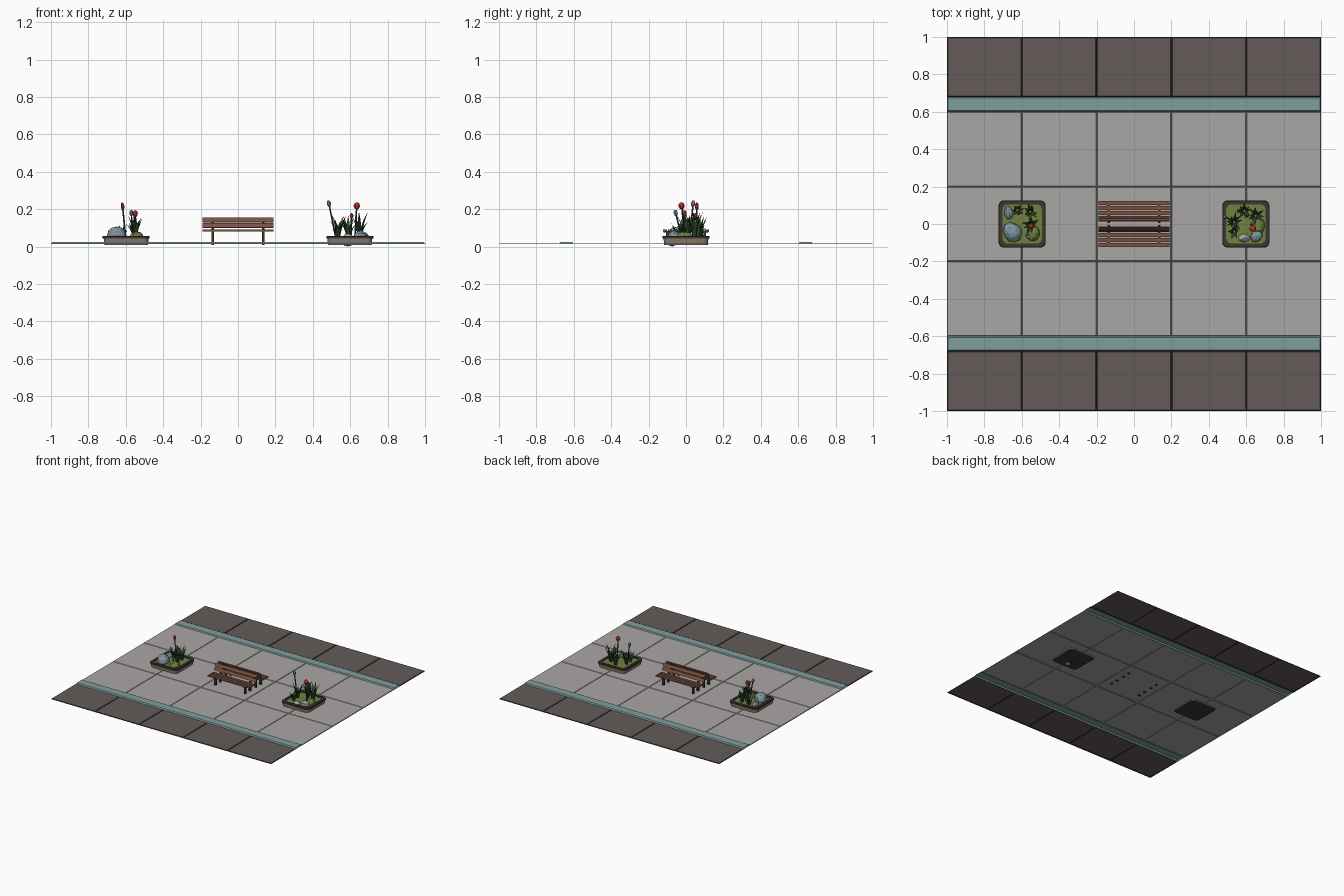
import bpy, bmesh, math, random
from mathutils import Vector, Matrix

if "Cube" in bpy.data.objects:
    bpy.data.objects.remove(bpy.data.objects["Cube"])
random.seed(4)

COLS = {
    "light_stone": (0.40, 0.385, 0.375), "dark_paver": (0.125, 0.104, 0.10),
    "teal_kerb": (0.22, 0.34, 0.34), "wood": (0.20, 0.085, 0.055),
    "planter_tan": (0.25, 0.19, 0.15), "charcoal": (0.045, 0.038, 0.032),
    "moss": (0.16, 0.22, 0.05), "leaf_green": (0.028, 0.07, 0.03),
    "petal_red": (0.52, 0.035, 0.03), "blue_rock": (0.22, 0.31, 0.36)}
MATS = {}
for n, c in COLS.items():
    MATS[n] = bpy.data.materials.new(n)
    MATS[n].diffuse_color = (*c, 1)


def finish(bm, name, *mats, recalc=True):
    if recalc:
        bmesh.ops.recalc_face_normals(bm, faces=bm.faces)
    me = bpy.data.meshes.new(name)
    bm.to_mesh(me)
    bm.free()
    for m in mats:
        me.materials.append(MATS[m])
    ob = bpy.data.objects.new(name, me)
    bpy.context.collection.objects.link(ob)
    return ob


# Paving: one sheet per row, each slab inset and raised above the joints
def paving(name, ys, mats, gap, depth, cols=5, z=0.013):
    bm = bmesh.new()
    xs = [-1 + 2 * i / cols for i in range(cols + 1)]
    v = [[bm.verts.new((x, y, z)) for x in xs] for y in ys]
    for j in range(len(ys) - 1):
        for i in range(cols):
            bm.faces.new((v[j][i], v[j][i+1], v[j+1][i+1], v[j+1][i]))
    bm.normal_update()
    r = bmesh.ops.inset_individual(bm, faces=bm.faces[:], thickness=gap, depth=depth)
    for f in r["faces"]:
        f.material_index = len(mats) - 1
    finish(bm, name, *mats, recalc=False)


paving("centre_paving", [-0.6, -0.2, 0.2, 0.6], ["light_stone"], 0.005, 0.005)
for s, n in ((-1, "front"), (1, "back")):
    paving(n + "_dark_paving", sorted((s * 0.68, s)), ["dark_paver", "charcoal"], 0.007, 0.005)
    paving(n + "_kerb", sorted((s * 0.6, s * 0.68)), ["teal_kerb"], 0.009, 0.011, cols=1)


# Bench made of boxes; half a bench is repeated turned by 180 degrees
def box(bm, c, size, tilt=0):
    m = Matrix.Translation(c) @ Matrix.Rotation(tilt, 4, 'X') @ Matrix.Diagonal((*size, 1))
    bmesh.ops.create_cube(bm, size=1, matrix=m)


def bench_half(name, turn):
    slats, frame = bmesh.new(), bmesh.new()
    for y in (-0.112, -0.085, -0.058):
        box(slats, (0, y, 0.086), (0.38, 0.022, 0.009))
    tilt = -0.4
    for y, z in ((-0.033, 0.113), (-0.021, 0.142)):
        box(slats, (0, y, z), (0.38, 0.008, 0.026), tilt)
    for x in (-0.135, 0.135):
        box(frame, (x, -0.1, 0.045), (0.016, 0.012, 0.074))
        box(frame, (x, -0.038, 0.045), (0.016, 0.012, 0.074))
        box(frame, (x, -0.07, 0.079), (0.016, 0.1, 0.008))
        box(frame, (x, -0.023, 0.114), (0.016, 0.008, 0.076), tilt)
    for bm, part, mat in ((slats, "slats", "wood"), (frame, "frame", "charcoal")):
        bmesh.ops.rotate(bm, verts=bm.verts, matrix=Matrix.Rotation(turn, 3, 'Z'))
        finish(bm, f"{name}_bench_{part}", mat)


bench_half("front", 0)
bench_half("back", math.pi)


# Planter: rounded square rings lofted from the base to the soil
def planter(name, cx):
    bm = bmesh.new()
    prof = [(0.117, 0.009), (0.12, 0.044), (0.126, 0.044), (0.126, 0.055),
            (0.123, 0.058), (0.105, 0.058), (0.105, 0.05)]
    rings = []
    for h, z in prof:
        r, ring = 0.028, []
        for k, (sx, sy) in enumerate(((1, 1), (-1, 1), (-1, -1), (1, -1))):
            for i in range(5):
                a = (k + i / 4) * math.pi / 2
                ring.append(bm.verts.new((cx + sx * (h - r) + r * math.cos(a),
                                          sy * (h - r) + r * math.sin(a), z)))
        rings.append(ring)
    n = len(rings[0])
    for j in range(len(rings) - 1):
        for i in range(n):
            f = bm.faces.new((rings[j][i], rings[j][(i+1) % n], rings[j+1][(i+1) % n], rings[j+1][i]))
            f.material_index = 0 if j == 0 else 1
    bm.faces.new(rings[0]).material_index = 1
    bm.faces.new(rings[-1]).material_index = 2
    finish(bm, name, "planter_tan", "charcoal", "moss")


# Faceted boulder
def rock(name, c, size, mat, turn=0.0):
    bm = bmesh.new()
    bmesh.ops.create_icosphere(bm, subdivisions=2, radius=1)
    for v in bm.verts:
        v.co *= random.uniform(0.9, 1.03)
    bmesh.ops.transform(bm, verts=bm.verts, matrix=Matrix.Translation(c)
                        @ Matrix.Rotation(turn, 4, 'Z') @ Matrix.Diagonal((*size, 1)))
    finish(bm, name, mat)


# Tuft of bent, pointed blades
def tuft(name, cx, cy, count, height, spread):
    bm = bmesh.new()
    for k in range(count):
        a = 2 * math.pi * k / count + random.uniform(-0.3, 0.3)
        d, s = Vector((math.cos(a), math.sin(a), 0)), Vector((-math.sin(a), math.cos(a), 0))
        h, out = height * random.uniform(0.55, 1), spread * random.uniform(0.5, 1)
        rings = []
        for t, w in ((0, 0.006), (0.35, 0.010), (0.7, 0.007)):
            p = Vector((cx, cy, 0.045)) + d * (0.006 + out * t * t) + Vector((0, 0, h * t))
            rings.append([bm.verts.new(q) for q in (p - s * w, p + s * w, p + d * w * 0.6)])
        tip = bm.verts.new(Vector((cx, cy, 0.045 + h)) + d * (0.006 + out))
        for i in range(3):
            j = (i + 1) % 3
            for lo, hi in zip(rings, rings[1:]):
                bm.faces.new((lo[i], lo[j], hi[j], hi[i]))
            bm.faces.new((rings[-1][i], rings[-1][j], tip))
        bm.faces.new(rings[0])
    finish(bm, name, "leaf_green")


# Flower: thin leaning stem with an egg-shaped bud
def flower(name, base, top, size, mat):
    b, t = Vector(base), Vector(top)
    axis = t - b
    rot = axis.to_track_quat('Z', 'Y').to_matrix().to_4x4()
    bm = bmesh.new()
    bmesh.ops.create_cone(bm, segments=6, radius1=0.005, radius2=0.004, depth=axis.length,
                          cap_ends=True, matrix=Matrix.Translation((b + t) / 2) @ rot)
    old = set(bm.faces)
    bmesh.ops.create_uvsphere(bm, u_segments=8, v_segments=6, radius=1,
                              matrix=Matrix.Translation(t) @ rot @ Matrix.Diagonal((size[0], size[0], size[1], 1)))
    for f in bm.faces:
        f.material_index = 0 if f in old else 1
    finish(bm, name, "leaf_green", mat)


# Left planter
planter("left_planter", -0.598)
rock("left_boulder", (-0.65, -0.045, 0.06), (0.058, 0.05, 0.05), "blue_rock", 2.1)
rock("left_back_rock", (-0.67, 0.06, 0.052), (0.024, 0.038, 0.026), "blue_rock", 0.2)
rock("left_small_rock", (-0.555, -0.06, 0.052), (0.026, 0.022, 0.02), "blue_rock", 0.4)
rock("left_moss_mound", (-0.54, -0.05, 0.05), (0.035, 0.045, 0.032), "moss")
tuft("left_front_tuft", -0.55, 0.0, 9, 0.13, 0.05)
tuft("left_back_tuft", -0.555, 0.065, 9, 0.11, 0.045)
tuft("left_side_tuft", -0.625, 0.075, 6, 0.08, 0.035)
flower("left_tall_flower", (-0.6, 0.06, 0.04), (-0.617, 0.058, 0.215), (0.010, 0.022), "petal_red")
flower("left_red_flower", (-0.555, 0.005, 0.04), (-0.55, -0.01, 0.176), (0.015, 0.019), "petal_red")
flower("left_blue_flower", (-0.565, -0.02, 0.04), (-0.57, -0.055, 0.18), (0.011, 0.017), "blue_rock")

# Right planter
planter("right_planter", 0.598)
rock("right_pale_rock", (0.588, -0.075, 0.035), (0.034, 0.026, 0.036), "light_stone")
rock("right_blue_rock", (0.655, -0.065, 0.055), (0.036, 0.03, 0.032), "blue_rock", 0.6)
rock("right_moss_mound", (0.665, -0.01, 0.05), (0.036, 0.05, 0.03), "moss")
tuft("right_left_tuft", 0.535, 0.01, 9, 0.14, 0.05)
tuft("right_back_tuft", 0.59, 0.07, 9, 0.12, 0.045)
tuft("right_side_tuft", 0.65, 0.045, 9, 0.15, 0.05)
tuft("right_front_tuft", 0.535, -0.04, 6, 0.09, 0.04)
flower("right_red_flower", (0.625, 0.0, 0.04), (0.635, -0.024, 0.218), (0.018, 0.019), "petal_red")
flower("right_small_flower", (0.605, 0.04, 0.04), (0.607, 0.05, 0.165), (0.010, 0.015), "petal_red")
flower("right_blue_flower", (0.525, 0.02, 0.04), (0.486, 0.038, 0.23), (0.012, 0.018), "blue_rock")

for m in bpy.data.materials:
    if m.users and not m.is_grease_pencil:
        m.use_nodes = True
        m.node_tree.nodes["Principled BSDF"].inputs["Base Color"].default_value = m.diffuse_color
